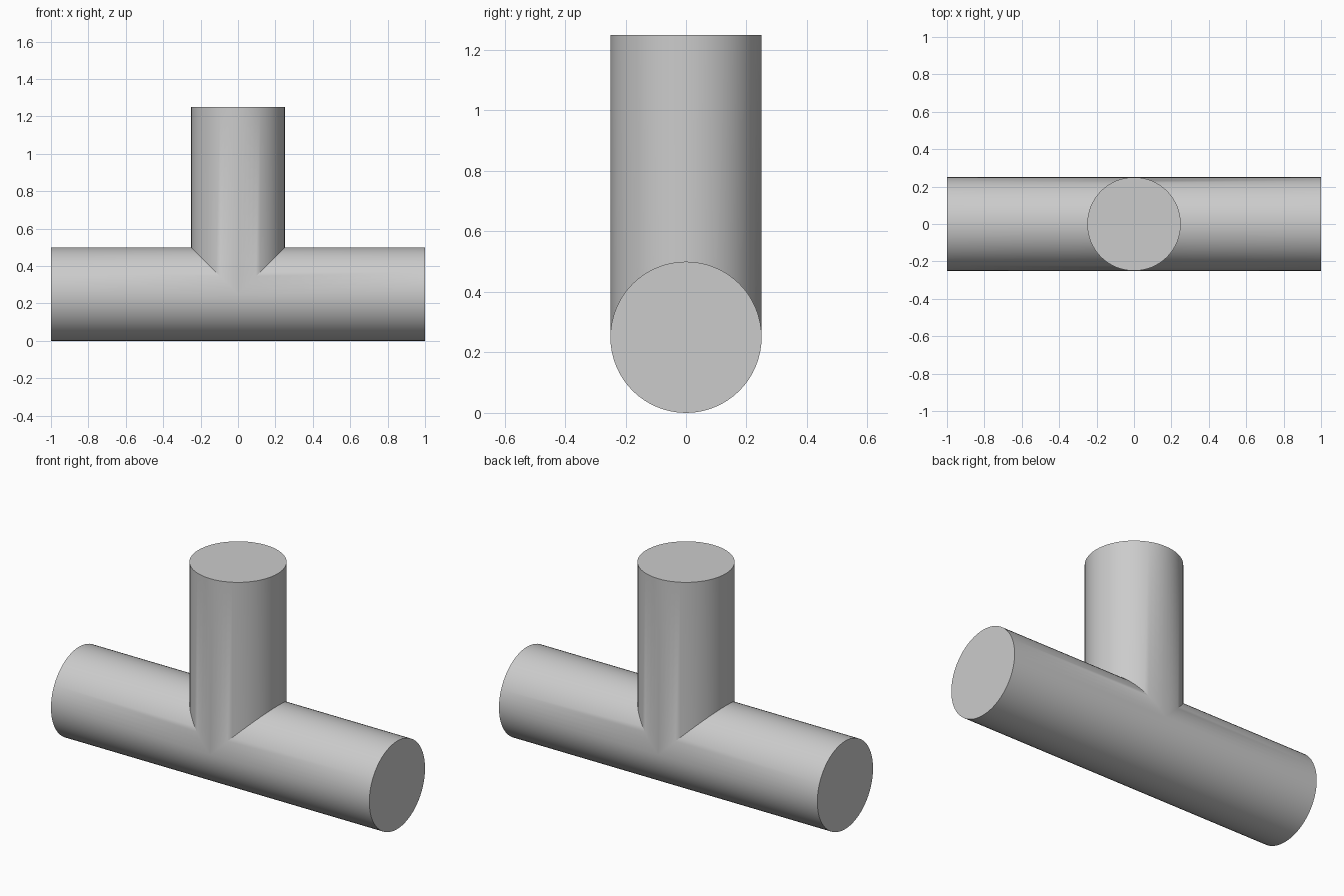
import bpy, bmesh, math

RADIUS = 0.25
SIDES = 64
HALF_LENGTH = 1.0
TOP = 1.25

cube = bpy.data.objects.get("Cube")
if cube:
    bpy.data.objects.remove(cube, do_unlink=True)

grey = bpy.data.materials.new("plain_grey")
grey.use_nodes = True
colour = (0.6, 0.6, 0.6, 1.0)
grey.diffuse_color = colour
grey.node_tree.nodes["Principled BSDF"].inputs["Base Color"].default_value = colour

circle = [(RADIUS * math.cos(a), RADIUS * math.sin(a))
          for a in (math.tau * i / SIDES for i in range(SIDES))]
bm = bmesh.new()


def capped_tube(end_points, joint_points):
    """Close the outer end and bridge it to the mitred joint."""
    end = [bm.verts.new(p) for p in end_points]
    joint = [bm.verts.new(p) for p in joint_points]
    bm.faces.new(end)
    for i in range(SIDES):
        j = (i + 1) % SIDES
        bm.faces.new((end[i], joint[i], joint[j], end[j]))


# Two horizontal arms, mitred on the upper half where the branch enters
for side in (-1, 1):
    capped_tube([(side * HALF_LENGTH, y, RADIUS + h) for y, h in circle],
                [(side * max(0, h), y, RADIUS + h) for y, h in circle])

# Upright branch, cut to a V that meets both arms
capped_tube([(x, y, TOP) for y, x in circle],
            [(x, y, RADIUS + abs(x)) for y, x in circle])

# Weld the joints into one closed surface
bmesh.ops.remove_doubles(bm, verts=bm.verts, dist=0.0001)
bmesh.ops.recalc_face_normals(bm, faces=bm.faces)
mesh = bpy.data.meshes.new("pipe_tee")
bm.to_mesh(mesh)
bm.free()
mesh.materials.append(grey)

tee = bpy.data.objects.new("pipe_tee", mesh)
bpy.context.collection.objects.link(tee)
bpy.ops.object.select_all(action="DESELECT")
tee.select_set(True)
bpy.context.view_layer.objects.active = tee
bpy.ops.object.shade_smooth_by_angle(angle=math.radians(35))
